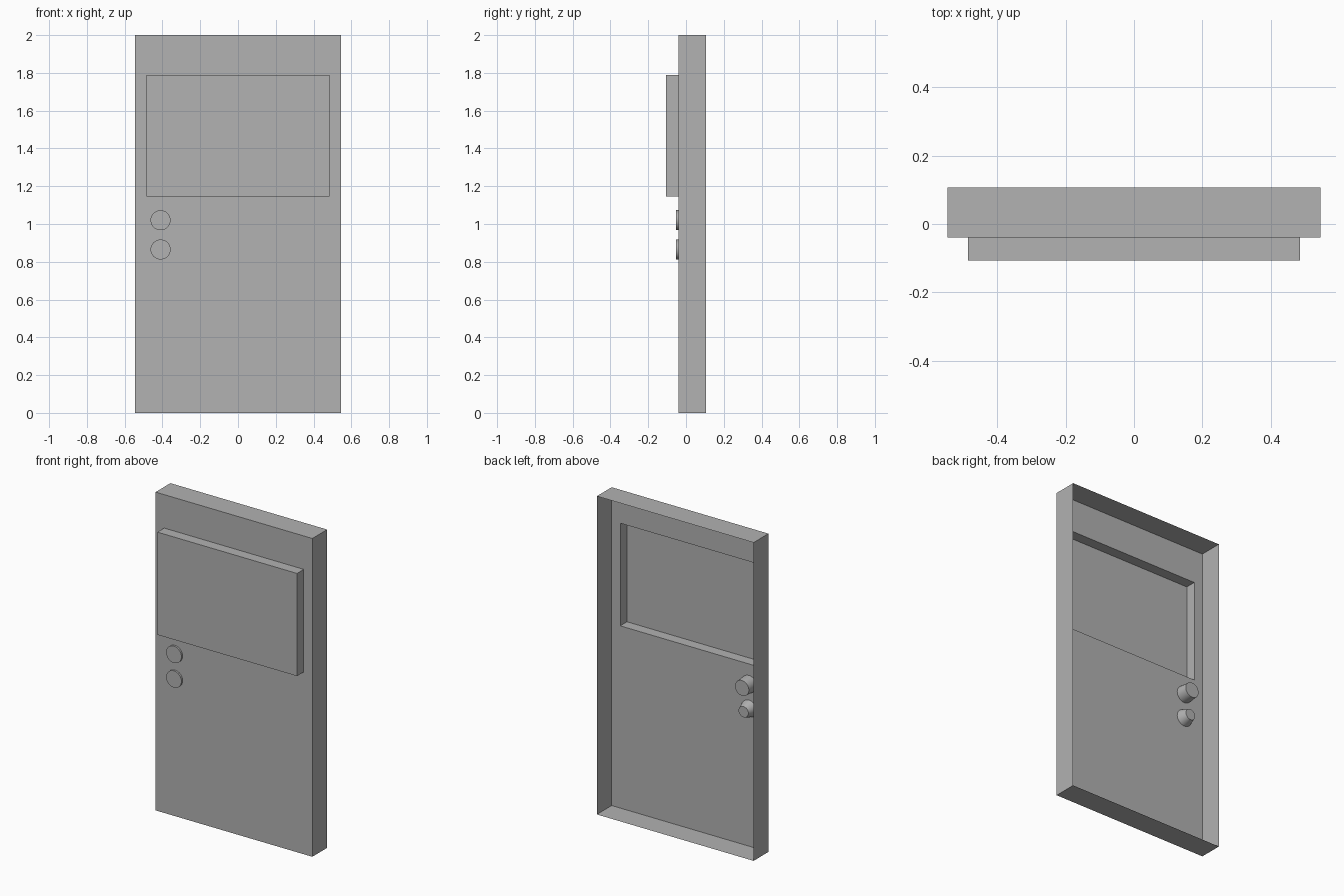
import bpy, bmesh, math
from mathutils import Matrix

cube = bpy.data.objects.get("Cube")
if cube:
    bpy.data.objects.remove(cube, do_unlink=True)

# Single plain grey
grey = bpy.data.materials.new("plain_grey")
grey.use_nodes = True
colour = (0.445, 0.445, 0.445, 1)
grey.diffuse_color = colour
grey.node_tree.nodes["Principled BSDF"].inputs["Base Color"].default_value = colour

FRONT, BACK = -0.04, 0.107


def add_object(name, bm):
    bmesh.ops.recalc_face_normals(bm, faces=bm.faces)
    mesh = bpy.data.meshes.new(name)
    bm.to_mesh(mesh)
    bm.free()
    mesh.materials.append(grey)
    obj = bpy.data.objects.new(name, mesh)
    bpy.context.collection.objects.link(obj)
    return obj


def rectangle(bm, half_width, low, high, y):
    corners = [(-half_width, low), (half_width, low), (half_width, high), (-half_width, high)]
    return [bm.verts.new((x, y, z)) for x, z in corners]


def bridge(bm, a, b):
    n = len(a)
    for i in range(n):
        j = (i + 1) % n
        bm.faces.new((a[i], a[j], b[j], b[i]))


# Door: open-backed thin shell whose front steps out into a hollow window panel
bm = bmesh.new()
door, window = (0.545, 0, 2), (0.485, 1.145, 1.79)
loops = [rectangle(bm, *door, BACK), rectangle(bm, *door, FRONT),
         rectangle(bm, *window, FRONT), rectangle(bm, *window, -0.107)]
for a, b in zip(loops, loops[1:]):
    bridge(bm, a, b)
bm.faces.new(loops[-1])
add_object("door_shell", bm)


# Lock and handle: a round plate on the front and a tapered knob behind
def knob(name, z, tip_radius, tip_y):
    bm = bmesh.new()
    profile = [(0.053, -0.052), (0.053, FRONT), (tip_radius, tip_y)]
    rings = []
    for radius, y in profile:
        ring = bmesh.ops.create_circle(
            bm, segments=32, radius=radius,
            matrix=Matrix.Translation((-0.41, y, z)) @ Matrix.Rotation(math.pi / 2, 4, "X"))
        rings.append(ring["verts"])
    for a, b in zip(rings, rings[1:]):
        bridge(bm, a, b)
    bm.faces.new(rings[0])
    bm.faces.new(rings[-1])
    obj = add_object(name, bm)
    bpy.ops.object.select_all(action="DESELECT")
    obj.select_set(True)
    bpy.context.view_layer.objects.active = obj
    bpy.ops.object.shade_smooth_by_angle(angle=math.radians(15))


knob("upper_knob", 1.02, 0.048, 0.03)
knob("lower_knob", 0.865, 0.034, 0.015)
